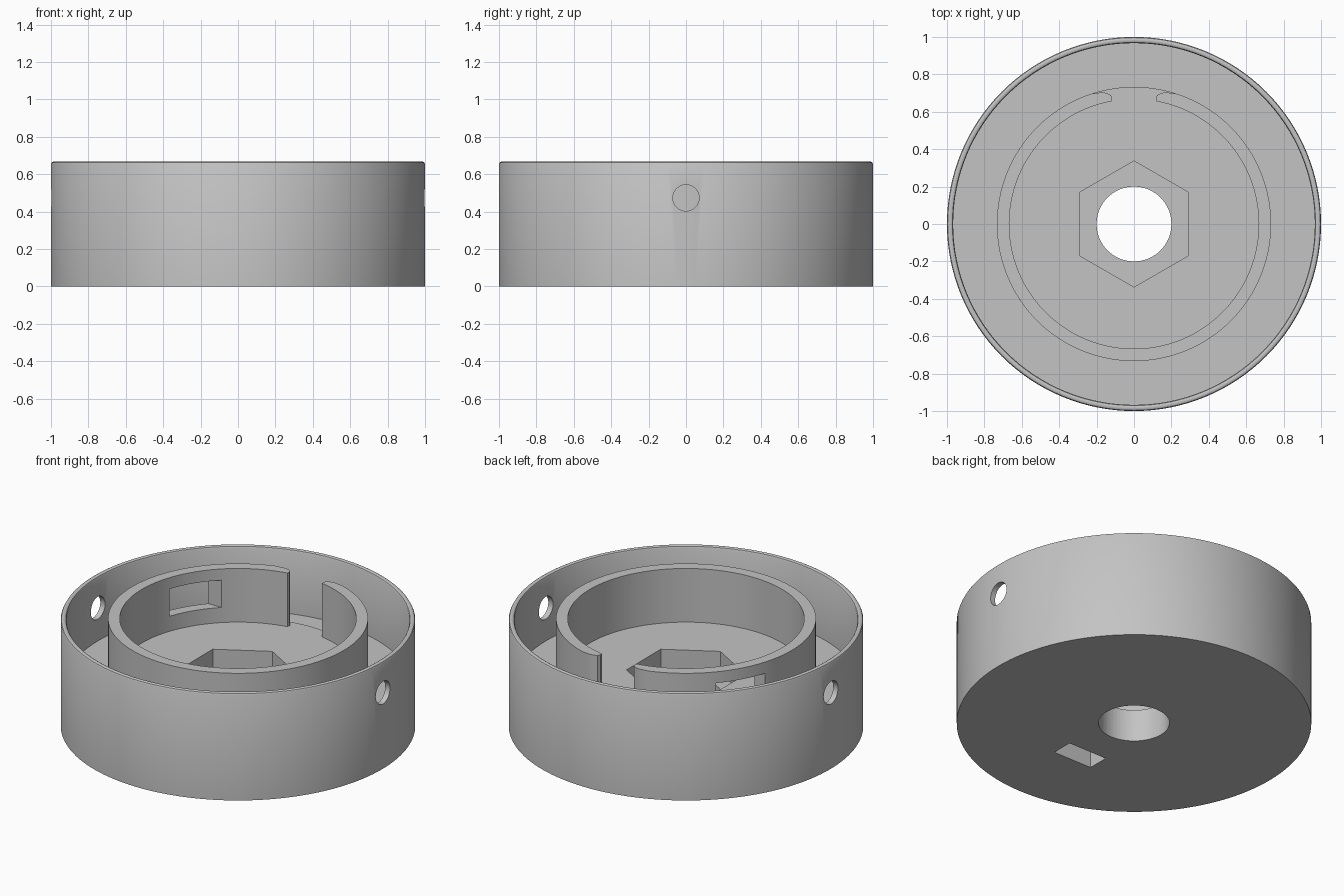
import bpy, bmesh, math
from mathutils import Matrix, Vector

if "Cube" in bpy.data.objects:
    bpy.data.objects.remove(bpy.data.objects["Cube"], do_unlink=True)

SEGMENTS = 128
HEIGHT, FLOOR, GROOVE = 0.667, 0.333, 0.267
RING_OUT, RING_IN = 0.733, 0.667

grey = bpy.data.materials.new("plain grey")
grey.use_nodes = True
grey.diffuse_color = (0.55, 0.55, 0.55, 1)
grey.node_tree.nodes["Principled BSDF"].inputs["Base Color"].default_value = (0.55, 0.55, 0.55, 1)


def make_object(name, bm):
    bmesh.ops.recalc_face_normals(bm, faces=bm.faces)
    mesh = bpy.data.meshes.new(name)
    bm.to_mesh(mesh)
    bm.free()
    mesh.materials.append(grey)
    obj = bpy.data.objects.new(name, mesh)
    bpy.context.collection.objects.link(obj)
    return obj


def lathe(name, profile):
    bm = bmesh.new()
    verts = [bm.verts.new((r, 0, z)) for r, z in profile]
    edges = [bm.edges.new(pair) for pair in zip(verts, verts[1:])]
    bmesh.ops.spin(bm, geom=verts + edges, cent=(0, 0, 0), axis=(0, 0, 1),
                   angle=math.tau, steps=SEGMENTS)
    bmesh.ops.remove_doubles(bm, verts=bm.verts, dist=0.0001)
    return make_object(name, bm)


def extrude_outline(name, outline, z0, z1):
    bm = bmesh.new()
    face = bm.faces.new([bm.verts.new((x, y, z0)) for x, y in outline])
    result = bmesh.ops.extrude_face_region(bm, geom=[face])
    top = [v for v in result["geom"] if isinstance(v, bmesh.types.BMVert)]
    bmesh.ops.translate(bm, verts=top, vec=(0, 0, z1 - z0))
    return make_object(name, bm)


def box(name, low, high):
    low, high = Vector(low), Vector(high)
    bm = bmesh.new()
    bmesh.ops.create_cube(bm, size=1, matrix=Matrix.Translation((low + high) / 2)
                          @ Matrix.Diagonal((*(high - low), 1)))
    return make_object(name, bm)


def prism(name, sides, radius, matrix, depth):
    bm = bmesh.new()
    bmesh.ops.create_cone(bm, cap_ends=True, segments=sides, radius1=radius,
                          radius2=radius, depth=depth, matrix=matrix)
    return make_object(name, bm)


def select_only(obj):
    bpy.ops.object.select_all(action="DESELECT")
    obj.select_set(True)
    bpy.context.view_layer.objects.active = obj


def cut(target, cutter):
    cutter.hide_render = True
    mod = target.modifiers.new("cut", "BOOLEAN")
    mod.operation, mod.solver, mod.object = "DIFFERENCE", "EXACT", cutter
    select_only(target)
    bpy.ops.object.modifier_apply(modifier=mod.name)
    bpy.data.objects.remove(cutter, do_unlink=True)


# Cup with a thin rounded rim, a lower outer groove and a raised inner floor
housing = lathe("housing", [
    (0, 0), (1, 0), (1, 0.655), (0.996, 0.663), (0.988, HEIGHT),
    (0.979, HEIGHT), (0.971, 0.663), (0.967, 0.655),
    (0.967, GROOVE), (RING_OUT, GROOVE), (RING_OUT, FLOOR), (0, FLOOR)])

# Shaft bore and hexagonal pocket
cut(housing, prism("bore_cutter", 64, 0.2, Matrix.Identity(4), 2))
outline = [(0.337 * math.sin(i * math.pi / 3), 0.337 * math.cos(i * math.pi / 3))
           for i in range(6)]
cut(housing, extrude_outline("hex_cutter", outline, 0.2, 0.5))

# Opposed side holes and the pocket in the underside
side = Matrix.Translation((0, 0, 0.473)) @ Matrix.Rotation(math.pi / 2, 4, "Y")
cut(housing, prism("side_hole_cutter", 48, 0.07, side, 3))
cut(housing, box("pocket_cutter", (-0.133, -0.54, -0.1), (0.133, -0.407, 0.2)))

# Open inner ring with tapered, rounded ends either side of the gap
tip = [(0.17, 0.704), (0.145, 0.7), (0.125, 0.69), (0.117, 0.675)]


def arc(radius, end_x):
    start = math.asin(end_x / radius)
    sweep = math.tau - 2 * start
    return [(radius * math.sin(start + sweep * i / SEGMENTS),
             radius * math.cos(start + sweep * i / SEGMENTS))
            for i in range(SEGMENTS + 1)]


ring_outline = (arc(RING_OUT, 0.23) + [(-x, y) for x, y in tip]
                + arc(RING_IN, 0.12)[::-1] + tip[::-1])
ring = extrude_outline("inner_ring", ring_outline, FLOOR, HEIGHT)

# Window through one side of the ring
cut(ring, box("window_cutter", (-0.9, 0.222, 0.427), (-0.3, 0.488, 0.597)))

for part in (housing, ring):
    select_only(part)
    bpy.ops.object.shade_smooth_by_angle(angle=math.radians(30))
